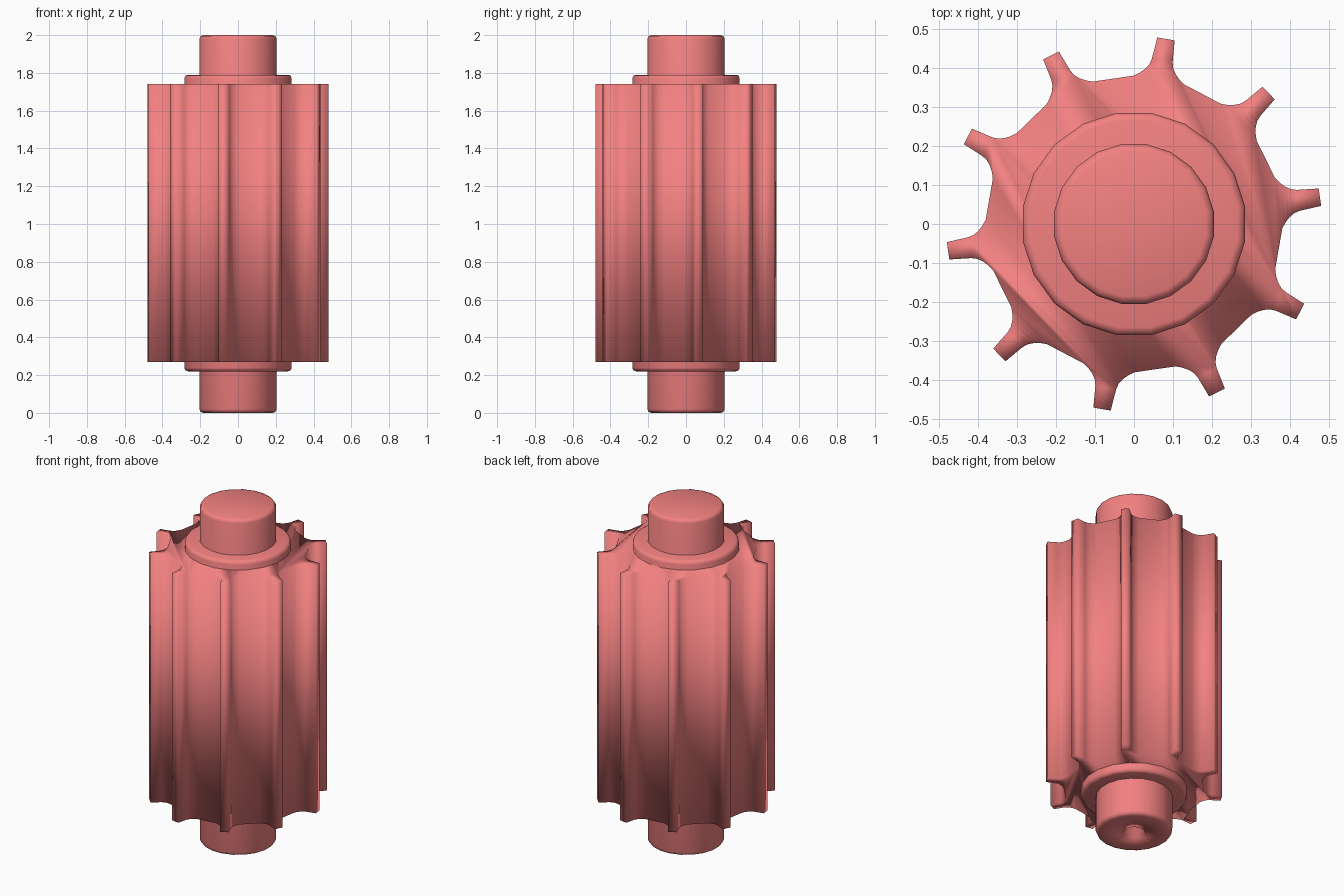
import bpy, bmesh
from math import radians, cos, sin, pi
from mathutils import Matrix, Vector

cube = bpy.data.objects.get("Cube")
if cube:
    bpy.data.objects.remove(cube, do_unlink=True)

TEETH = 10
TOOTH_OFFSET = radians(8.2)
SIDES = 20

red = bpy.data.materials.new("red_metal")
red.use_nodes = True
colour = (0.9, 0.22, 0.22, 1)
red.diffuse_color = colour
red.node_tree.nodes["Principled BSDF"].inputs["Base Color"].default_value = colour


def finish(bm, name):
    bmesh.ops.recalc_face_normals(bm, faces=bm.faces)
    mesh = bpy.data.meshes.new(name)
    bm.to_mesh(mesh)
    bm.free()
    mesh.materials.append(red)
    mesh.shade_smooth()
    obj = bpy.data.objects.new(name, mesh)
    bpy.context.collection.objects.link(obj)
    return obj


def lathe(name, profile):
    """Revolve (radius, z) points; zero-radius ends become a single pole."""
    bm = bmesh.new()
    rings = []
    for r, z in profile:
        if r == 0:
            rings.append([bm.verts.new((0, 0, z))] * SIDES)
            continue
        angles = [2 * pi * (i + 0.5) / SIDES for i in range(SIDES)]
        rings.append([bm.verts.new((r * cos(a), r * sin(a), z)) for a in angles])
    for low, high in zip(rings, rings[1:]):
        for i in range(SIDES):
            j = (i + 1) % SIDES
            quad = [low[i], low[j], high[j], high[i]]
            bm.faces.new(list(dict.fromkeys(quad)))
    return finish(bm, name)


# Toothed body: one filleted tooth outline repeated around the axis, extruded
half_tooth = [(0.374, 0.066), (0.384, 0.052), (0.396, 0.040),
              (0.410, 0.031), (0.425, 0.027), (0.481, 0.0225)]
tooth = [(r, -w) for r, w in half_tooth] + half_tooth[::-1]
bm = bmesh.new()
outline = []
for k in range(TEETH):
    turn = Matrix.Rotation(TOOTH_OFFSET + 2 * pi * k / TEETH, 3, 'Z')
    outline += [bm.verts.new(turn @ Vector((r, w, 0.27))) for r, w in tooth]
base = bm.faces.new(outline)
top = bmesh.ops.extrude_face_region(bm, geom=[base], use_keep_orig=True)["geom"]
bmesh.ops.translate(bm, vec=(0, 0, 1.47),
                    verts=[v for v in top if isinstance(v, bmesh.types.BMVert)])
finish(bm, "toothed_body")

# Collar showing at both ends of the body
lathe("collar", [(0, 0.22), (0.268, 0.22), (0.282, 0.225), (0.288, 0.24),
                 (0.288, 1.77), (0.282, 1.785), (0.268, 1.79), (0, 1.79)])

# Shaft with rounded rims and a blind centre hole underneath
lathe("shaft", [(0, 0.12), (0.06, 0.12), (0.06, 0), (0.187, 0),
                (0.201, 0.006), (0.207, 0.02), (0.207, 1.98),
                (0.201, 1.994), (0.187, 2), (0, 2)])
